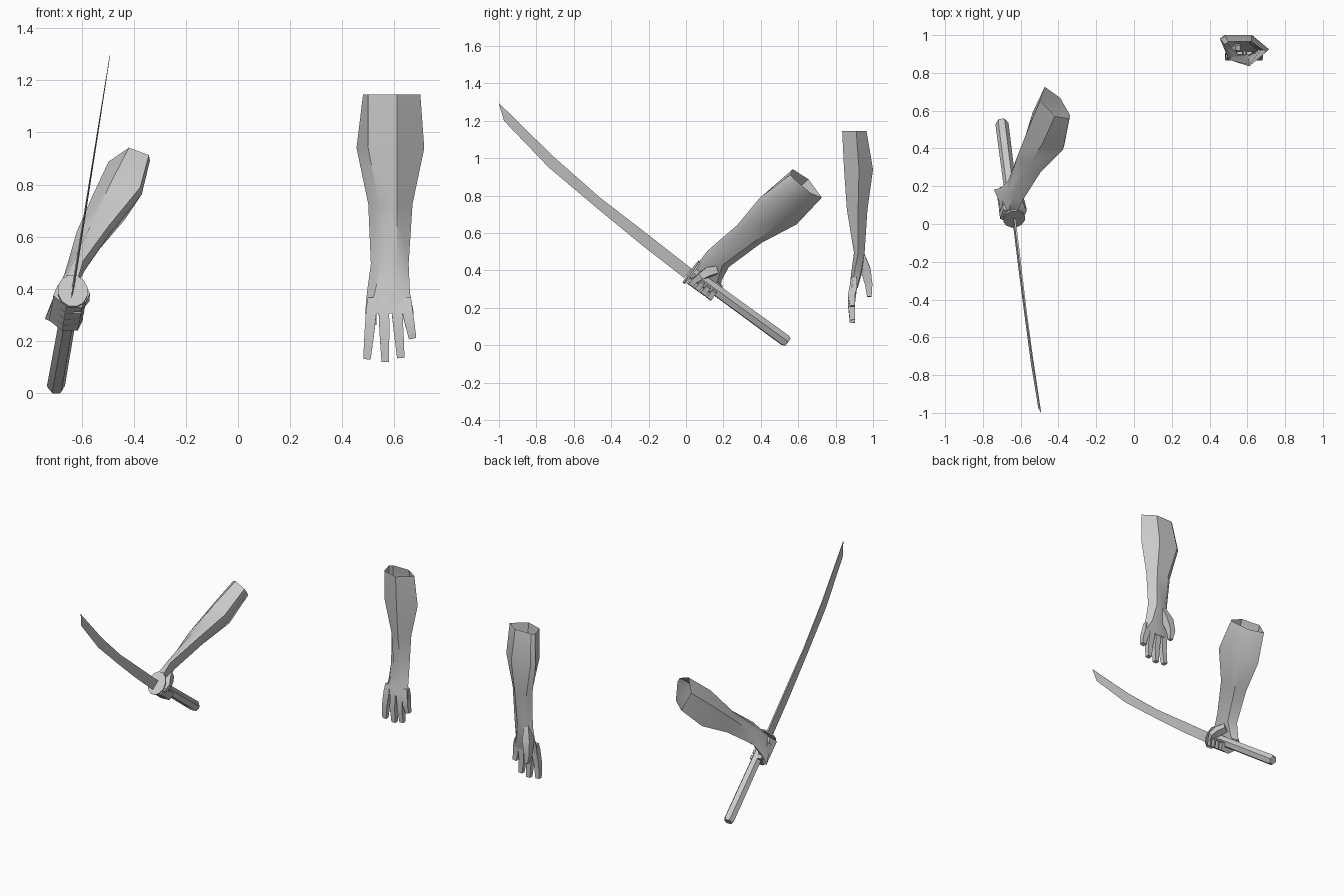
import bpy, bmesh, math
from mathutils import Vector as V

if "Cube" in bpy.data.objects:
    bpy.data.objects.remove(bpy.data.objects["Cube"])

grey = bpy.data.materials.new("plain_grey")
grey.use_nodes = True
grey.diffuse_color = (0.6, 0.6, 0.6, 1)
grey.node_tree.nodes["Principled BSDF"].inputs["Base Color"].default_value = (0.6, 0.6, 0.6, 1)


def loft(name, rings, cap_start=True, cap_end=True, angle=35):
    """Skin a list of equal-length point rings into one object."""
    bm = bmesh.new()
    rows = [[bm.verts.new(p) for p in ring] for ring in rings]
    n = len(rows[0])
    for r0, r1 in zip(rows, rows[1:]):
        for i in range(n):
            j = (i + 1) % n
            bm.faces.new((r0[i], r0[j], r1[j], r1[i]))
    if cap_start:
        bm.faces.new(rows[0])
    if cap_end:
        bm.faces.new(rows[-1])
    bmesh.ops.recalc_face_normals(bm, faces=bm.faces)
    mesh = bpy.data.meshes.new(name)
    bm.to_mesh(mesh)
    bm.free()
    mesh.materials.append(grey)
    obj = bpy.data.objects.new(name, mesh)
    bpy.context.collection.objects.link(obj)
    bpy.ops.object.select_all(action='DESELECT')
    obj.select_set(True)
    bpy.context.view_layer.objects.active = obj
    bpy.ops.object.shade_smooth_by_angle(angle=math.radians(angle))


def sweep(name, path, radii, side, sides=4, flat=1.0):
    """Sweep a polygon along a path; flat squashes it along the side direction."""
    rings = []
    for i, p in enumerate(path):
        tan = (path[min(i + 1, len(path) - 1)] - path[max(i - 1, 0)]).normalized()
        u = (side - tan * side.dot(tan)).normalized()
        w = tan.cross(u)
        ring = []
        for k in range(sides):
            t = 2 * math.pi * (k + 0.5) / sides
            ring.append(p + (u * math.cos(t) * flat + w * math.sin(t)) * radii[i])
        rings.append(ring)
    loft(name, rings)


# Forearm rings: distance from the open end, then (thumbward, backward) outline
ARM = [
    (0.00, [(.12, -.03), (.10, .05), (-.01, .085), (-.10, .01), (-.02, -.045), (.10, -.045)]),
    (.205, [(.145, -.06), (.10, .045), (-.01, .075), (-.115, -.005), (-.025, -.08), (.12, -.08)]),
    (.42, [(.10, -.03), (.06, .03), (-.01, .06), (-.07, 0), (-.02, -.05), (.07, -.05)]),
    (.65, [(.09, -.01), (.05, .02), (-.01, .022), (-.055, 0), (-.01, -.035), (.06, -.035)]),
    (.76, [(.105, -.005), (.075, .032), (-.01, .037), (-.06, .02), (-.03, -.015), (.06, -.02)]),
    (.84, [(.112, .008), (.10, .042), (-.01, .046), (-.075, .038), (-.068, .008), (.05, .002)]),
]


def arm(name, place, bend):
    """bend shifts the last rings (palm, knuckles) sideways and lengthwise."""
    rings = []
    for k, (s, outline) in enumerate(ARM):
        f = max(0, k - 3) / 2
        rings.append([place(a + bend[0] * f, b + bend[1] * f, s + bend[2] * f) for a, b in outline])
    loft(name, rings, cap_start=False)


# Left arm, hanging with open fingers
def left(a, b, s):
    return V((.60 - a, .92 - b, 1.145 - s))


arm("left_forearm_and_palm", left, (0, 0, 0))
FINGERS = [("index", .088, .105, 1.015), ("middle", .04, .035, 1.025),
           ("ring", -.01, -.025, 1.01), ("little", -.05, -.07, .935)]
for label, base, tip, end in FINGERS:
    mid = (.83 + end) / 2
    path = [left(base, .022, .78), left(base, .025, .83), left((base + tip) / 2, .036, mid), left(tip, .03, end)]
    sweep("left_" + label + "_finger", path, [.02, .029, .026, .02], V((1, 0, 0)))
sweep("left_thumb", [left(.05, -.012, .64), left(.075, -.04, .74), left(.088, -.057, .82), left(.08, -.06, .885)],
      [.02, .038, .028, .017], V((1, 0, 0)))

# Right arm, reaching forward and down to the grip
D = V((-.342, -.714, -.61)).normalized()
A = V((.36, -.76, .53))
A = (A - D * A.dot(D)).normalized()
B = D.cross(A)


def right(a, b, s):
    return V((-.42, .65, .85)) + A * a * 1.1 + B * b + D * s


arm("right_forearm_and_palm", right, (-.05, -.042, -.05))

# Sword frame: U runs from guard to pommel
GUARD = V((-.635, .03, .39))
U = V((-.103, .806, -.585)).normalized()
N = (B - U * B.dot(U)).normalized()
Q = U.cross(N)
if Q.dot(D) < 0:
    Q = -Q


def grip(t, n, q):
    return GUARD + U * t + N * n + Q * q


sweep("sword_grip", [grip(0, 0, 0), grip(.62, 0, 0), grip(.638, 0, 0)], [.032, .035, .027], N, 6)
sweep("sword_guard", [grip(-.005, 0, 0), grip(.005, 0, 0)], [.076, .076], V((1, 0, 0)), 12, .77)

# Right fingers curled round the grip
for i, label in enumerate(["index", "middle", "ring", "little"]):
    t = .035 + .04 * i
    path = [grip(t + .01, .05, -.02), grip(t, .044, .032), grip(t, -.005, .048),
            grip(t, -.046, .03), grip(t, -.044, -.01)]
    sweep("right_" + label + "_finger", path, [.026, .028, .026, .022, .018], U)
sweep("right_thumb", [grip(.10, .02, -.085), grip(.065, -.012, -.058), grip(.045, -.044, -.03), grip(.035, -.05, .01)],
      [.028, .034, .026, .017], U)

# Blade: thin spine above, sharp edge below, gently curved to the point
SPINE = [(.03, .41), (-.22, .605), (-.46, .79), (-.71, 1.01), (-.87, 1.167), (-1, 1.295)]
EDGE = [(-.01, .36), (-.235, .535), (-.46, .72), (-.733, .95), (-.973, 1.2), (-.998, 1.285)]


def blade_point(y, z, off):
    return V((-.637 + .158 * (z - .377) + off, y, z))


rings = []
for i, (sp, ed) in enumerate(zip(SPINE, EDGE)):
    h = .005 - .0008 * i
    rings.append([blade_point(*sp, -h), blade_point(*sp, h), blade_point(*ed, 0)])
loft("sword_blade", rings)
